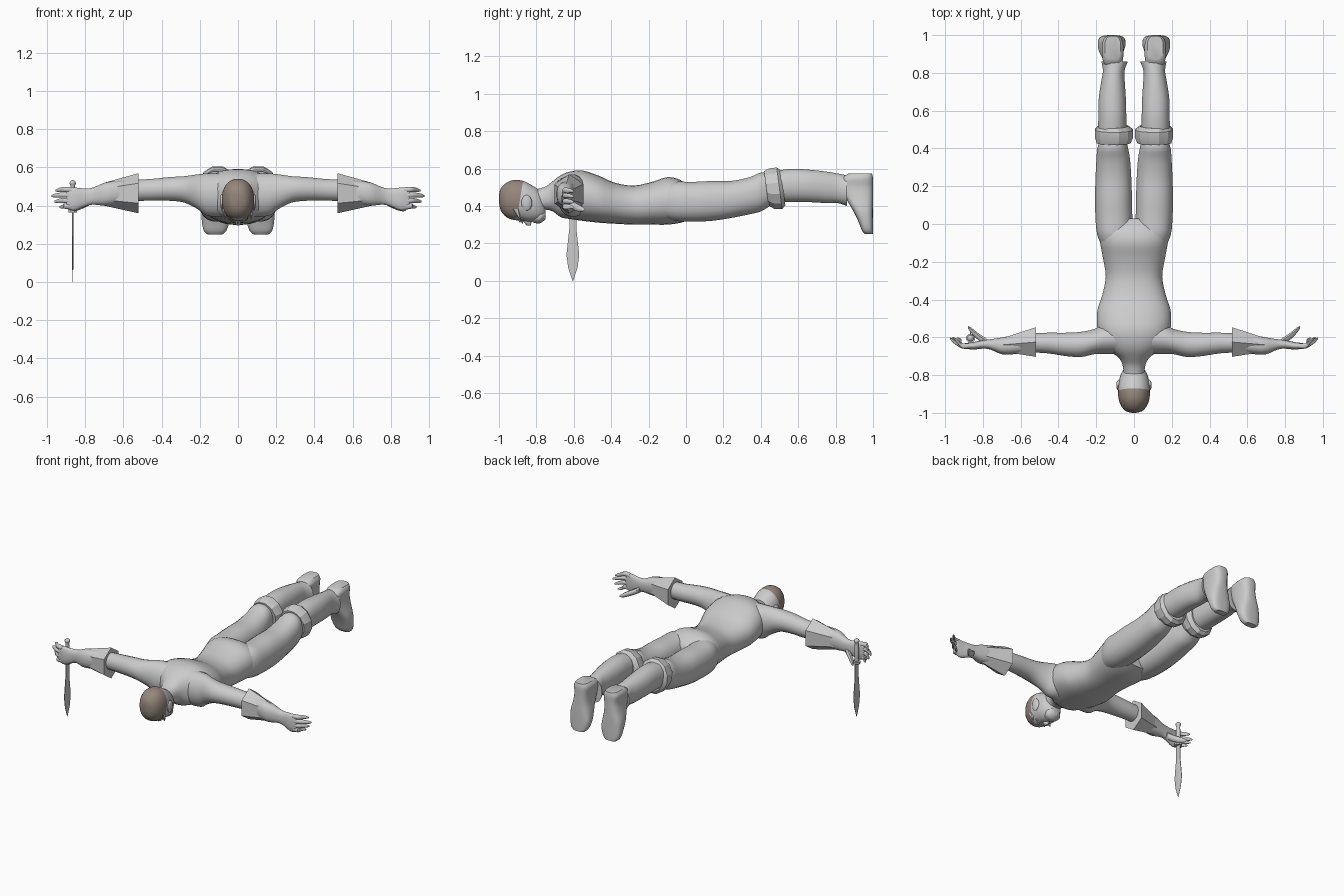
import bpy, bmesh, math
from mathutils import Vector

default_cube = bpy.data.objects.get("Cube")
if default_cube:
    bpy.data.objects.remove(default_cube, do_unlink=True)


def make_material(name, colour):
    material = bpy.data.materials.new(name)
    material.use_nodes = True
    material.diffuse_color = (*colour, 1)
    material.node_tree.nodes["Principled BSDF"].inputs["Base Color"].default_value = (*colour, 1)
    return material


GREY = make_material("pale grey", (0.6, 0.6, 0.6))
BROWN = make_material("hair brown", (0.3, 0.24, 0.2))
UNIT = 0.01    # section tables are written in hundredths


def power(value, exponent):
    return math.copysign(abs(value) ** exponent, value)


def spline(a, b, c, d, t):
    """Catmull-Rom blend between b and c."""
    return b + t * ((c - a) + t * ((a + a - 5 * b + 4 * c - d) + t * (3 * (b - c) + d - a))) / 2


def refine(rows, steps):
    """Insert smooth in-between sections."""
    result = []
    for i in range(len(rows) - 1):
        around = [rows[max(i - 1, 0)], rows[i], rows[i + 1], rows[min(i + 2, len(rows) - 1)]]
        for s in range(steps):
            result.append([spline(*values, s / steps) for values in zip(*around)])
    return result + [rows[-1]]


def loft(name, axis, rows, sides=20, steps=3, square=2.0, flip=1, angle=50, shear=0):
    """Skin closed sections (position, low_a, high_a, low_b, high_b) along an axis."""
    order = {"x": (0, 1, 2), "y": (1, 0, 2), "z": (2, 0, 1)}[axis]
    bm = bmesh.new()
    rings = []
    for position, low_a, high_a, low_b, high_b in refine(rows, steps):
        ring = []
        for k in range(sides):
            turn = math.tau * (k + 0.5) / sides
            point = Vector()
            point[order[0]] = position
            point[order[1]] = (low_a + high_a + (high_a - low_a) * power(math.cos(turn), 2 / square)) / 2
            point[order[2]] = (low_b + high_b + (high_b - low_b) * power(math.sin(turn), 2 / square)) / 2
            point.y += shear * (point.z - 49)
            point.x *= flip
            ring.append(bm.verts.new(point * UNIT))
        rings.append(ring)
    for ring, following in zip(rings, rings[1:]):
        for k in range(sides):
            j = (k + 1) % sides
            bm.faces.new((ring[k], ring[j], following[j], following[k]))
    bm.faces.new(rings[0])
    bm.faces.new(rings[-1])
    bmesh.ops.recalc_face_normals(bm, faces=bm.faces)
    mesh = bpy.data.meshes.new(name)
    bm.to_mesh(mesh)
    bm.free()
    obj = bpy.data.objects.new(name, mesh)
    bpy.context.collection.objects.link(obj)
    mesh.materials.append(GREY)
    bpy.ops.object.select_all(action="DESELECT")
    obj.select_set(True)
    bpy.context.view_layer.objects.active = obj
    bpy.ops.object.shade_smooth_by_angle(angle=math.radians(angle))
    return obj


def centred(rows):
    """Expand (position, half_width, low, high) to a full section."""
    return [(p, -w, w, low, high) for p, w, low, high in rows]


def tube(name, points, flip=1):
    """Round tapering digit through (x, y, z, radius) points."""
    rows = [(x, y - r, y + r, z - r, z + r) for x, y, z, r in points]
    return loft(name, "x", rows, sides=8, flip=flip)


# Torso from neck to seat, lying face down
loft("torso", "y", centred([
    (-80, 5.5, 37, 49), (-75, 6, 38, 50.5), (-71, 8, 37, 53.5), (-67, 13, 34, 56.5),
    (-62, 17, 33, 58.5), (-55, 19.5, 32, 59), (-46, 19.5, 31, 56), (-38, 17, 30.5, 52.5),
    (-28, 15, 30, 51), (-18, 16.5, 30, 53), (-10, 18, 30, 55.5), (-3, 18.5, 31, 54), (3, 16, 33, 49)]),
    sides=32, square=2.3)

# Head with a capped crown
head = loft("head", "y", centred([
    (-100, 1, 42, 46), (-99, 4.5, 37.5, 49.5), (-96, 7, 34, 52.5), (-92, 8.3, 32.5, 54),
    (-87, 8.5, 32, 53.5), (-83, 8, 31.5, 51.5), (-79, 6.8, 32, 49), (-76, 4.5, 33, 46), (-75, 2, 35, 42)]),
    sides=28, square=2.2)
head.data.materials.append(BROWN)
edge, slope = Vector((0, -0.885, 0.45)), Vector((0, 1, -0.17))
bm = bmesh.new()
bm.from_mesh(head.data)
bmesh.ops.bisect_plane(bm, geom=bm.verts[:] + bm.edges[:] + bm.faces[:], plane_co=edge, plane_no=slope)
for face in bm.faces:
    middle = face.calc_center_median()
    face.material_index = int((middle - edge).dot(slope) < 0 and middle.z > 0.335)
bm.to_mesh(head.data)
bm.free()

# Nose, beard and jagged fringe on the downward face
loft("nose", "z", [(29.5, -0.8, 0.8, -85, -83), (31, -1.5, 1.5, -86.5, -82.5), (34, -2, 2, -89, -82)], sides=8)
loft("beard", "y", centred([(-81.5, 4, 31, 36), (-78, 5.5, 30.8, 38), (-75, 3, 33, 38)]), sides=10)
for i in range(7):
    x = (i - 3) * 2.3
    root = 32 + abs(i - 3) * 0.8
    y = -91 + (i % 2) * 1.5
    loft(f"fringe_lock_{i}", "z", [(root - 1.5, x - 0.2, x + 0.2, y + 2, y + 2.5),
                                   (root + 4, x - 1.6, x + 1.6, y - 2, y + 2)], sides=5, steps=1, angle=20)

for side, flip in (("left", 1), ("right", -1)):
    loft(f"{side}_ear", "x", [(7, -87, -82, 38, 45), (8.5, -88, -82.5, 37.5, 46), (9.3, -87, -84, 40, 45)],
         sides=10, flip=flip)

    # Arm, flared glove cuff and glove
    loft(f"{side}_upper_arm", "x", [
        (8, -69, -52, 34, 57), (16, -69, -53, 34.5, 57), (21, -69, -55.5, 38, 56.5), (28, -70.5, -57, 41.5, 55.5),
        (36, -70, -57.5, 42.5, 55), (46, -68.5, -57.5, 42.5, 54), (56, -68, -58, 42.5, 53.5)], flip=flip)
    loft(f"{side}_glove_cuff", "x", [(52, -71.5, -53.5, 36, 57), (70, -68, -60, 40, 52)],
         sides=6, steps=1, flip=flip, angle=20)
    loft(f"{side}_glove", "x", [
        (56, -68, -58, 42, 53.5), (64, -69, -59, 40.5, 53), (70, -69, -60, 40, 52), (76, -66.5, -61, 40.5, 49.5),
        (80, -66, -61.5, 39.5, 49), (85, -66.5, -62.5, 37.5, 49.5), (89, -66, -63, 38, 49.5), (90, -65.5, -63.5, 39, 48.5)],
        flip=flip, square=2.4)
    for i, tip in enumerate((93.5, 96, 97.5, 95.5)):
        z = 39.5 + i * 2.9
        tube(f"{side}_finger_{i}", [(87, -64.5, z, 1.5), (91, -64.5, z + 0.3, 1.5),
                                    (tip - 2, -62, z, 1.2), (tip, -60.3, z - 0.3, 0.5)], flip)
    tube(f"{side}_thumb", [(78, -62.5, 42, 2), (82, -60, 40, 2), (86, -56.5, 38.5, 1.6), (88, -54.5, 38, 0.6)], flip)

    # Thigh, folded boot cuff, shin and foot
    loft(f"{side}_thigh", "y", [
        (-14, 2, 16, 34, 50), (-6, 1, 19.5, 32, 53), (3, 0.8, 20.5, 31.5, 53), (14, 1, 20.7, 32, 53.5),
        (24, 1.3, 20.5, 33.5, 53.5), (34, 2, 20, 35.5, 55.5), (40, 3, 19.5, 37, 58), (45, 4, 18, 40, 57)],
        flip=flip, square=2.3)
    loft(f"{side}_boot_cuff", "y", [
        (43, 1.5, 20, 40, 59), (46, 0.2, 21, 38, 60.5), (50, 0.2, 21, 38, 61), (52, 3, 19, 40, 59.5)],
        sides=12, steps=1, flip=flip, angle=25, shear=-0.13)
    loft(f"{side}_shin", "y", [
        (48, 4, 19, 42, 59), (57, 4, 19, 42, 60), (66, 4.2, 18.8, 42, 59.5), (75, 4.8, 17.5, 41.5, 58.5),
        (81, 5, 16.5, 41.5, 57.5), (86, 3.2, 17.3, 40, 56.5)], flip=flip, square=2.2)
    loft(f"{side}_foot", "z", [
        (25, 8, 16, 95.5, 100), (27, 6, 18, 94, 100), (32, 4.5, 19, 92, 100), (38, 5, 19, 89, 100),
        (44, 6, 17.5, 85.5, 100), (50, 6, 16.5, 83, 100), (55, 5.5, 17, 83.5, 100), (57.5, 7, 15.5, 87, 99.5)],
        flip=flip, square=3, angle=40)

# Dagger held point down in the right hand
loft("dagger_blade", "z", [
    (0, -86.6, -86.4, -60.7, -60.3), (7, -86.8, -86.2, -63.2, -57.8), (14, -86.9, -86.1, -64.2, -56.8),
    (28, -86.9, -86.1, -62.5, -58.5), (37, -87, -86, -62.5, -58.5)], sides=8, steps=1, angle=20)
loft("dagger_guard", "z", [(36.5, -89, -84, -63, -58), (38, -89, -84, -63, -58)], sides=8, steps=1, angle=20)
loft("dagger_grip", "z", [
    (37, -87.7, -85.3, -61.7, -59.3), (45, -88, -85, -62, -59), (50, -87.7, -85.3, -61.7, -59.3),
    (52, -88.3, -84.7, -62.3, -58.7), (53.3, -87, -86, -61, -60)], sides=10)
